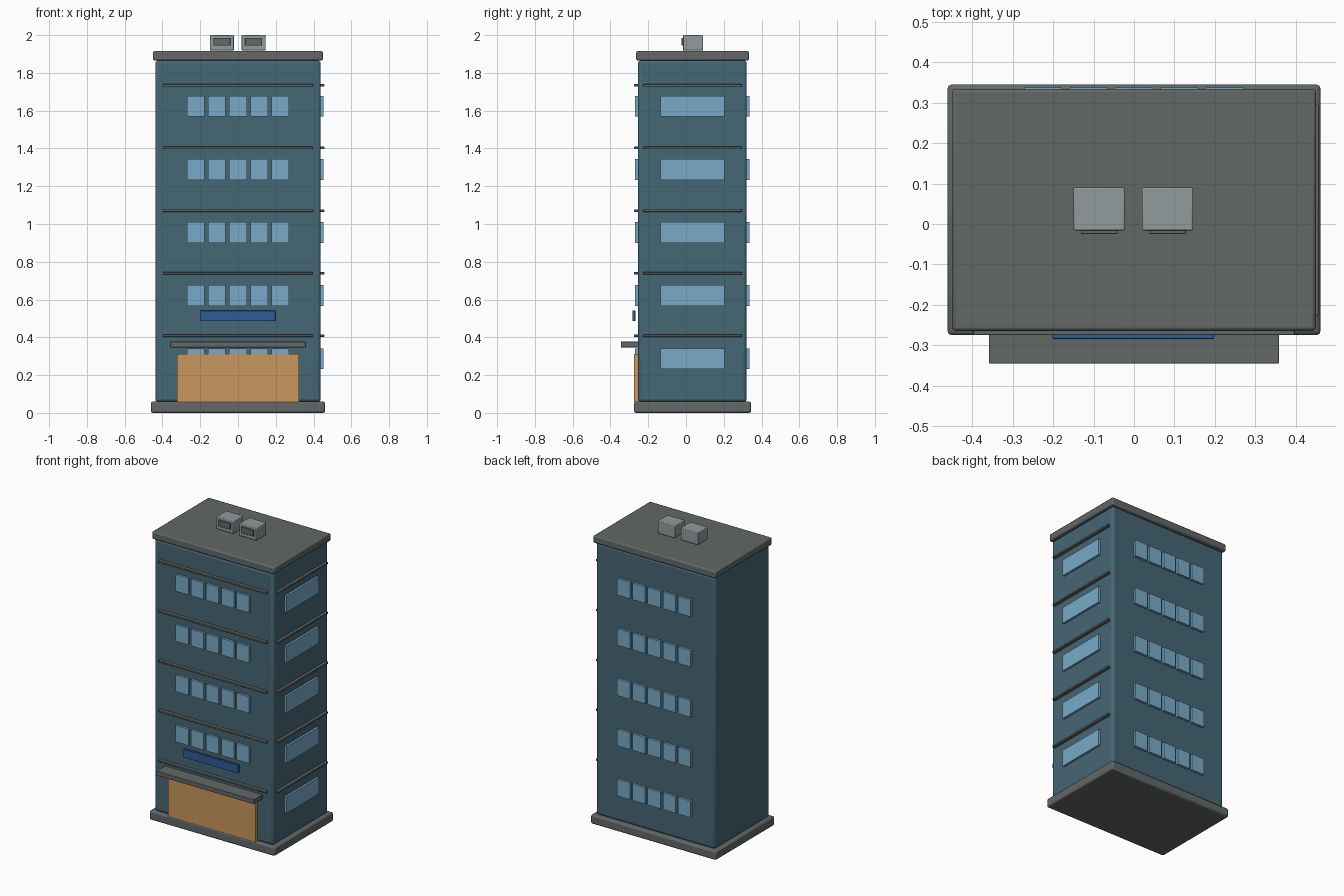
import bpy
import bmesh
from math import radians

default = bpy.data.objects.get("Cube")
if default:
    bpy.data.objects.remove(default, do_unlink=True)


def material(name, r, g, b):
    m = bpy.data.materials.new(name)
    m.use_nodes = True
    m.diffuse_color = (r, g, b, 1)
    m.node_tree.nodes["Principled BSDF"].inputs["Base Color"].default_value = (r, g, b, 1)
    return m


WALL = material("teal wall", 0.06, 0.135, 0.178)
GREY = material("dark grey", 0.122, 0.138, 0.136)
GLASS = material("light blue glass", 0.19, 0.41, 0.58)
WOOD = material("orange shutter", 0.59, 0.31, 0.11)
BLUE = material("blue sign", 0.026, 0.107, 0.314)
METAL = material("light grey metal", 0.287, 0.328, 0.337)


def box(name, x, y, z, mat, bevel=0.0, segments=2):
    """Box spanning the (low, high) pairs x, y and z, with optional rounded edges."""
    spans = (x, y, z)
    bm = bmesh.new()
    bmesh.ops.create_cube(bm, size=1)
    for v in bm.verts:
        v.co = [(lo + hi) / 2 + c * (hi - lo) for c, (lo, hi) in zip(v.co, spans)]
    mesh = bpy.data.meshes.new(name)
    bm.to_mesh(mesh)
    bm.free()
    mesh.materials.append(mat)
    obj = bpy.data.objects.new(name, mesh)
    bpy.context.collection.objects.link(obj)
    if bevel:
        mod = obj.modifiers.new("rounded edges", "BEVEL")
        mod.width = bevel
        mod.segments = segments
        bpy.context.view_layer.objects.active = obj
        bpy.ops.object.select_all(action="DESELECT")
        obj.select_set(True)
        bpy.ops.object.shade_smooth_by_angle(angle=radians(50))
    return obj


def around(centre, size):
    return (centre - size / 2, centre + size / 2)


MID = 0.035                      # depth centre of the tower
FRONT, BACK, SIDE = -0.254, 0.321, 0.438

# Main masses
box("base_slab", around(0, 0.922), around(MID, 0.62), (0, 0.06), GREY, 0.01)
box("tower_body", around(0, 2 * SIDE), (FRONT, BACK), (0.058, 1.866), WALL, 0.016, 3)
box("roof_slab", around(0, 0.9), around(MID, 0.598), (1.866, 1.915), GREY, 0.008)

# Storeys: windows on front, back and one side, with ledges above
for floor in range(5):
    n = floor + 1
    z = around(0.287 + floor * 0.334, 0.11)
    for col in range(5):
        x = around((col - 2) * 0.112, 0.093)
        box(f"front_window_{n}_{col + 1}", x, (FRONT - 0.015, FRONT + 0.01), z, GLASS)
        box(f"back_window_{n}_{col + 1}", x, (BACK - 0.01, BACK + 0.016), z, GLASS)
    box(f"side_window_{n}", (SIDE - 0.01, SIDE + 0.014), around(MID, 0.34), z, GLASS)
    ledge_z = around(0.408 + floor * 0.3315, 0.013)
    box(f"front_ledge_{n}", around(0, 0.795), (FRONT - 0.021, FRONT + 0.005), ledge_z, GREY, 0.003)
    box(f"side_ledge_{n}", (SIDE - 0.005, SIDE + 0.019), around(MID, 0.523), ledge_z, GREY, 0.003)

# Entrance
box("entrance_shutter", around(0, 0.646), (-0.275, FRONT + 0.005), (0.058, 0.313), WOOD)
box("entrance_canopy", around(0, 0.718), (-0.345, FRONT + 0.005), (0.347, 0.377), GREY, 0.003)
box("blank_sign", around(-0.002, 0.4), (-0.284, -0.268), (0.486, 0.541), BLUE, 0.002)

# Rooftop cooling units
for name, x in (("left", 0.083), ("right", -0.086)):
    box(f"{name}_cooling_unit", around(x, 0.127), (-0.016, 0.09), (1.918, 2.0), METAL, 0.004)
    box(f"{name}_cooling_grille", around(x, 0.09), (-0.025, -0.012), (1.944, 1.986), GREY, 0.002)
